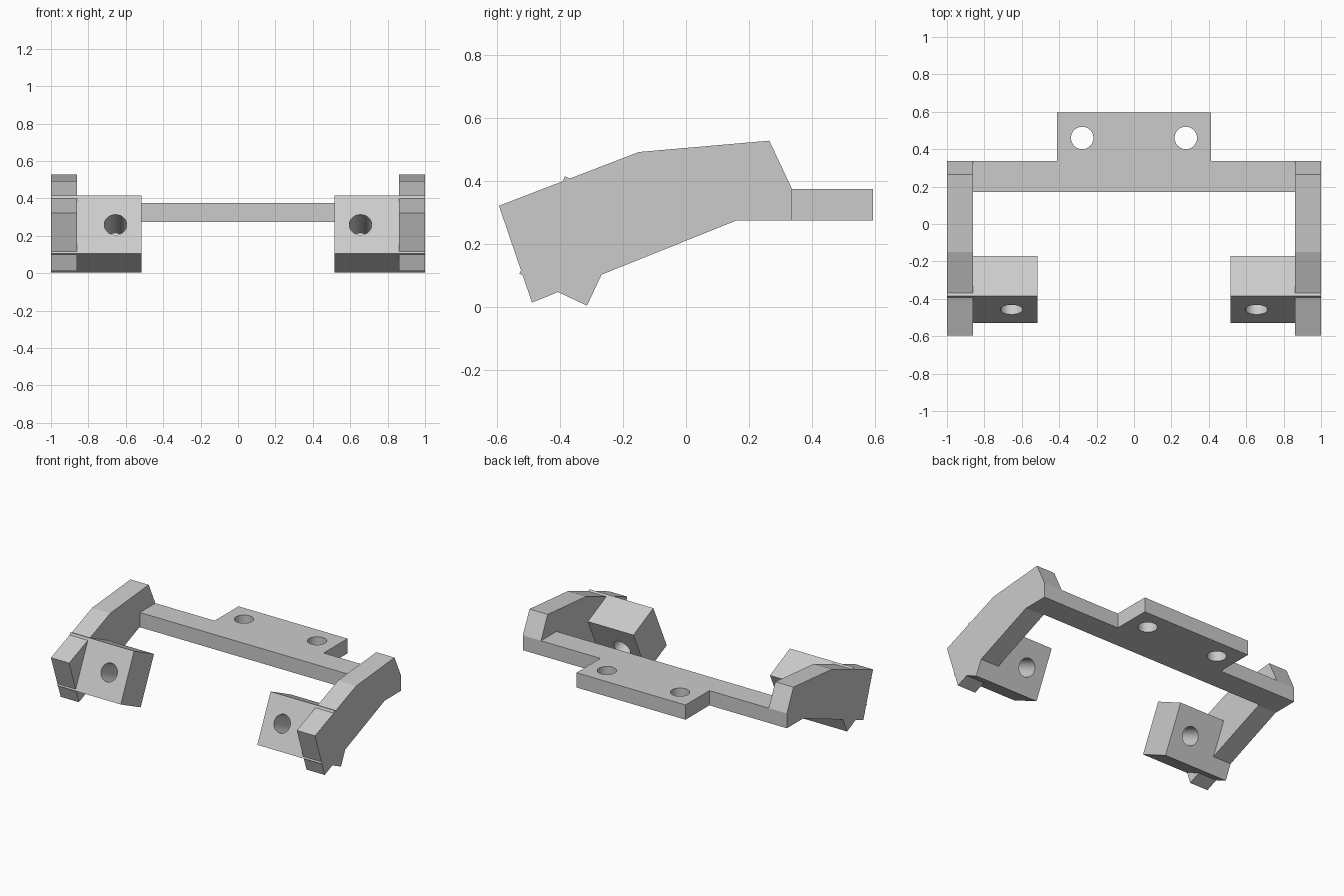
import bpy, bmesh
from math import radians
from mathutils import Matrix, Vector

if "Cube" in bpy.data.objects:
    bpy.data.objects.remove(bpy.data.objects["Cube"], do_unlink=True)

grey = bpy.data.materials.new("plain_grey")
grey.use_nodes = True
colour = (0.6, 0.6, 0.6, 1)
grey.diffuse_color = colour
grey.node_tree.nodes["Principled BSDF"].inputs["Base Color"].default_value = colour


def prism(name, points, direction):
    """Extrude a flat outline of 3D points along a direction."""
    bm = bmesh.new()
    face = bm.faces.new([bm.verts.new(p) for p in points])
    out = bmesh.ops.extrude_face_region(bm, geom=[face])
    moved = [v for v in out["geom"] if isinstance(v, bmesh.types.BMVert)]
    bmesh.ops.translate(bm, verts=moved, vec=direction)
    bmesh.ops.recalc_face_normals(bm, faces=bm.faces[:])
    return add_object(name, bm)


def add_object(name, bm):
    mesh = bpy.data.meshes.new(name)
    bm.to_mesh(mesh)
    bm.free()
    mesh.materials.append(grey)
    obj = bpy.data.objects.new(name, mesh)
    bpy.context.collection.objects.link(obj)
    return obj


def hole_cutter(centre, tilt=0):
    bm = bmesh.new()
    matrix = Matrix.Translation(centre) @ Matrix.Rotation(radians(tilt), 4, "X")
    bmesh.ops.create_cone(bm, cap_ends=True, segments=48, radius1=0.06,
                          radius2=0.06, depth=0.6, matrix=matrix)
    cutter = add_object("hole_cutter", bm)
    cutter.hide_render = True
    return cutter


def combine(obj, other, operation):
    """Apply a boolean and discard the second shape."""
    mod = obj.modifiers.new(operation.lower(), "BOOLEAN")
    mod.operation, mod.solver, mod.object = operation, "EXACT", other
    bpy.context.view_layer.objects.active = obj
    bpy.ops.object.modifier_apply(modifier=mod.name)
    bpy.data.objects.remove(other, do_unlink=True)


# Cross bar with the rear mounting tab and its two screw holes
half = [(0.862, 0.17), (0.862, 0.337), (0.413, 0.337), (0.413, 0.595)]
outline = half + [(-x, y) for x, y in reversed(half)]
bar = prism("cross_bar", [(x, y, 0.274) for x, y in outline], (0, 0, 0.101))
for x in (-0.277, 0.277):
    combine(bar, hole_cutter((x, 0.46, 0.32)), "DIFFERENCE")

# Bent side arm
arm_profile = [(-0.595, 0.321), (-0.15, 0.492), (0.265, 0.528), (0.337, 0.375),
               (0.337, 0.274), (0.16, 0.274), (-0.49, 0.013)]
arm = prism("side_arms", [(0.862, y, z) for y, z in arm_profile], (0.138, 0, 0))

# Tilted block through the arm's front end, bored square to its front face
low_front, top = Vector((-0.53, 0.105)), Vector((-0.385, 0.415))
low_back = Vector((-0.315, 0.003))
corners = [low_front, top, top + low_back - low_front, low_back]
block = prism("tilted_block", [(0.517, y, z) for y, z in corners], (0.483, 0, 0))
combine(arm, block, "UNION")
centre = (top + low_back) / 2
combine(arm, hole_cutter((0.655, centre.x, centre.y), 65), "DIFFERENCE")

# Matching arm on the other side
mirror = arm.modifiers.new("mirror", "MIRROR")
mirror.use_mirror_merge = False
